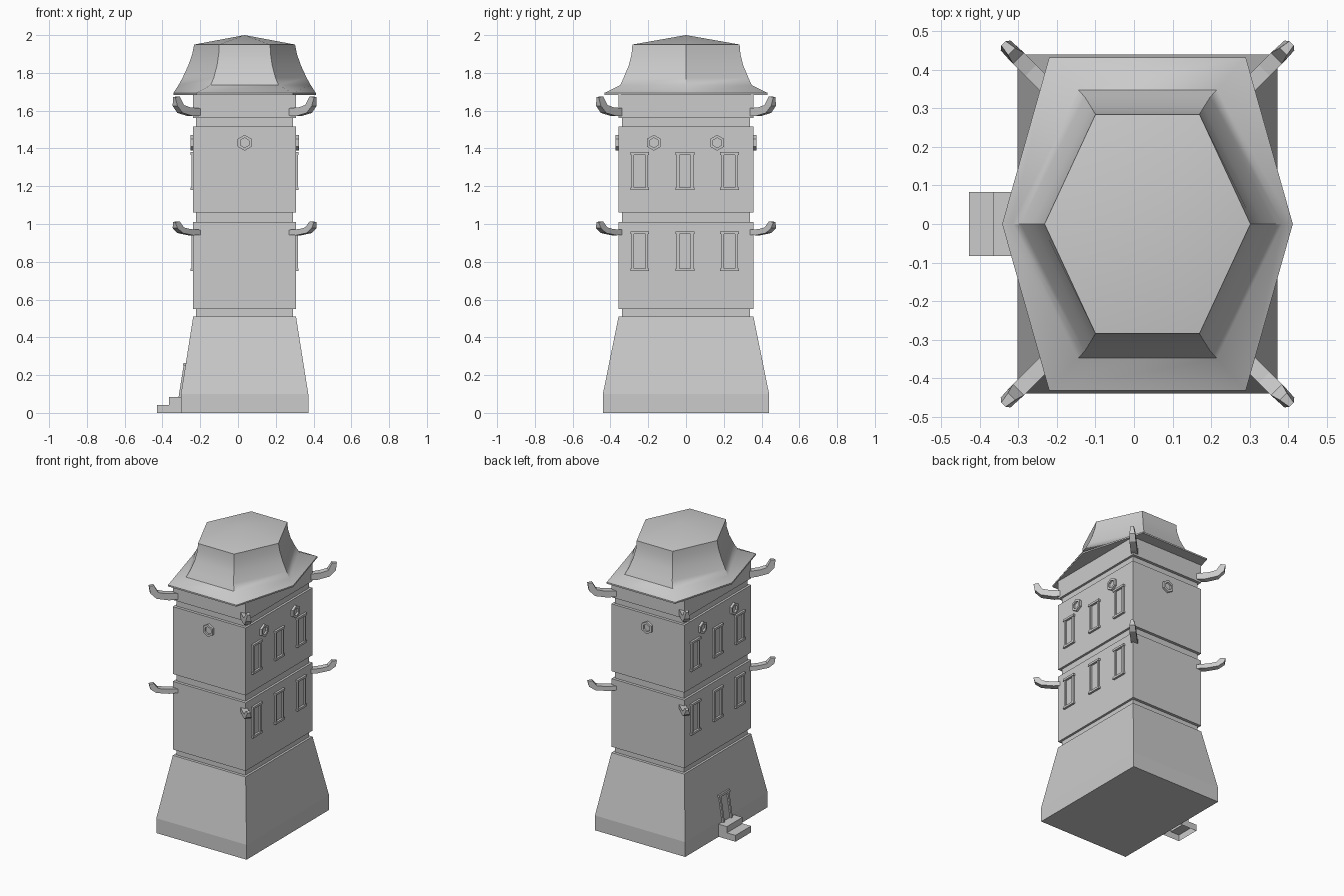
import bpy, bmesh, math
from mathutils import Matrix, Vector

if "Cube" in bpy.data.objects:
    bpy.data.objects.remove(bpy.data.objects["Cube"], do_unlink=True)

CX = 0.035            # tower axis
HX, HY = 0.272, 0.357  # storey half sizes

stone = bpy.data.materials.new("pale_grey_stone")
stone.use_nodes = True
GREY = (0.6, 0.6, 0.6, 1)
stone.diffuse_color = GREY
stone.node_tree.nodes["Principled BSDF"].inputs["Base Color"].default_value = GREY


def finish(bm, name, recalc=True):
    if recalc:
        bmesh.ops.recalc_face_normals(bm, faces=bm.faces)
    mesh = bpy.data.meshes.new(name)
    bm.to_mesh(mesh)
    bm.free()
    mesh.materials.append(stone)
    ob = bpy.data.objects.new(name, mesh)
    bpy.context.collection.objects.link(ob)
    return ob


def loft(bm, rings, caps=True):
    """Skin matching rings of points; returns the last cap."""
    vs = [[bm.verts.new(p) for p in r] for r in rings]
    n = len(vs[0])
    for a, b in zip(vs, vs[1:]):
        for i in range(n):
            j = (i + 1) % n
            bm.faces.new((a[i], a[j], b[j], b[i]))
    if caps:
        bm.faces.new(vs[0][::-1])
        return bm.faces.new(vs[-1])


def rect(hx, hy, z):
    return [(CX + sx * hx, sy * hy, z) for sx, sy in ((-1, -1), (1, -1), (1, 1), (-1, 1))]


def box(bm, mat, u0, u1, v0, v1, n0, n1):
    m = mat @ Matrix.Translation(((u0 + u1) / 2, (v0 + v1) / 2, (n0 + n1) / 2))
    bmesh.ops.create_cube(bm, size=1, matrix=m @ Matrix.Diagonal((u1 - u0, v1 - v0, n1 - n0, 1)))


def wall(angle, dist, v=0, tilt=0):
    """Frame on a wall: local x along it, y up, z outwards."""
    axes = Matrix(((0, 0, 1), (1, 0, 0), (0, 1, 0))).to_4x4()
    return (Matrix.Translation((CX, 0, 0)) @ Matrix.Rotation(angle, 4, "Z")
            @ Matrix.Translation((dist, 0, v)) @ Matrix.Rotation(-tilt, 4, "Y") @ axes)


# Tower body: battered base, then storeys separated by recessed bands
bm = bmesh.new()
loft(bm, [rect(0.337, 0.44, 0), rect(0.337, 0.44, 0.1), rect(HX, HY, 0.51)])
finish(bm, "battered_base")

for name, z0, z1 in (("lower_storey", 0.55, 1.01), ("upper_storey", 1.06, 1.515),
                     ("attic_storey", 1.56, 1.692)):
    bm = bmesh.new()
    loft(bm, [rect(HX, HY, z0), rect(HX, HY, z1)])
    finish(bm, name)

for name, z0, z1 in (("lower_band", 0.51, 0.55), ("middle_band", 1.01, 1.06),
                     ("upper_band", 1.515, 1.56)):
    bm = bmesh.new()
    loft(bm, [rect(0.257, 0.338, z0), rect(0.257, 0.338, z1)])
    finish(bm, name)


# Windows: jambs with a wider sill and lintel, on both long walls
def window(bm, mat, u, v0, v1):
    for s in (-1, 1):
        a, b = sorted((u + s * 0.03, u + s * 0.044))
        box(bm, mat, a, b, v0, v1, -0.01, 0.01)
    for a, b in ((v0, v0 + 0.014), (v1 - 0.014, v1)):
        box(bm, mat, u - 0.05, u + 0.05, a, b, -0.01, 0.014)


# Six-sided porthole ring
def porthole(bm, mat, u, v):
    def ring(r, n):
        return [mat @ Vector((u + r * math.sin(k * math.pi / 3),
                              v + r * math.cos(k * math.pi / 3), n)) for k in range(6)]
    loft(bm, [ring(0.042, -0.01), ring(0.042, 0.015), ring(0.026, 0.015), ring(0.026, 0.003)])


for side, angle in (("left", 0), ("right", math.pi)):
    mat = wall(angle, HX)
    bm = bmesh.new()
    for u in (-0.245, -0.005, 0.23):
        window(bm, mat, u, 0.75, 0.96)
        window(bm, mat, u, 1.18, 1.38)
    finish(bm, side + "_windows")
    bm = bmesh.new()
    for u in (-0.17, 0.165):
        porthole(bm, mat, u, 1.43)
    finish(bm, side + "_portholes")

for side, angle in (("front", -math.pi / 2), ("back", math.pi / 2)):
    bm = bmesh.new()
    porthole(bm, wall(angle, HY), 0, 1.43)
    finish(bm, side + "_porthole")

# Door surround leaning with the base
bm = bmesh.new()
door = wall(math.pi, 0.337, 0.1, math.atan2(0.065, 0.41))
for s in (-1, 1):
    a, b = sorted((s * 0.035, s * 0.05))
    box(bm, door, a, b, -0.02, 0.165, -0.02, 0.01)
box(bm, door, -0.058, 0.058, 0.15, 0.165, -0.02, 0.013)
finish(bm, "door_surround")

# Entrance steps, hollow beneath
bm = bmesh.new()
steps = [(-0.295, 0), (-0.428, 0), (-0.428, 0.043), (-0.364, 0.043), (-0.364, 0.085), (-0.295, 0.085)]
loft(bm, [[(x, y, z) for x, z in steps] for y in (-0.083, 0.083)])
bmesh.ops.recalc_face_normals(bm, faces=bm.faces)
bmesh.ops.delete(bm, geom=[f for f in bm.faces if f.normal.z < -0.9], context="FACES_ONLY")
finish(bm, "entrance_steps", recalc=False)

# Upturned corner beams: (distance out, height, half width)
BEAM = [(-0.03, 0.035, 0.02), (0.075, 0.043, 0.02), (0.12, 0.055, 0.02), (0.145, 0.1, 0.013),
        (0.175, 0.097, 0.008), (0.167, 0.05, 0.018), (0.13, 0.013, 0.02), (0.05, -0.004, 0.02),
        (-0.03, 0, 0.02)]
for level, z0, rise in (("lower", 0.943, 0.7), ("upper", 1.575, 1)):
    for sx, sy, corner in ((1, -1, "front_left"), (-1, -1, "front_right"),
                           (1, 1, "back_left"), (-1, 1, "back_right")):
        out = Vector((sx, sy, 0)).normalized()
        across = Vector((-out.y, out.x, 0))
        start = Vector((CX + sx * 0.25, sy * 0.345, z0))
        bm = bmesh.new()
        loft(bm, [[start + out * s + across * (k * w) + Vector((0, 0, h * rise))
                   for s, h, w in BEAM] for k in (-1, 1)])
        finish(bm, f"{level}_beam_{corner}")


# Flared six-sided roof: (height, side point x, corner x, corner y)
ROOF = [(1.684, 0.377, 0.255, 0.432), (1.694, 0.377, 0.255, 0.432), (1.735, 0.35, 0.18, 0.348),
        (1.775, 0.328, 0.163, 0.33), (1.84, 0.298, 0.146, 0.303), (1.9, 0.277, 0.137, 0.288),
        (1.95, 0.267, 0.135, 0.284)]
bm = bmesh.new()
top = loft(bm, [[(CX + x, y, z) for x, y in
                 ((a, 0), (bx, by), (-bx, by), (-a, 0), (-bx, -by), (bx, -by))]
                for z, a, bx, by in ROOF])
for apex in bmesh.ops.poke(bm, faces=[top])["verts"]:
    apex.co.z = 2
roof = finish(bm, "flared_roof")
roof.data.shade_smooth()
roof.data.set_sharp_from_angle(angle=math.radians(35))
